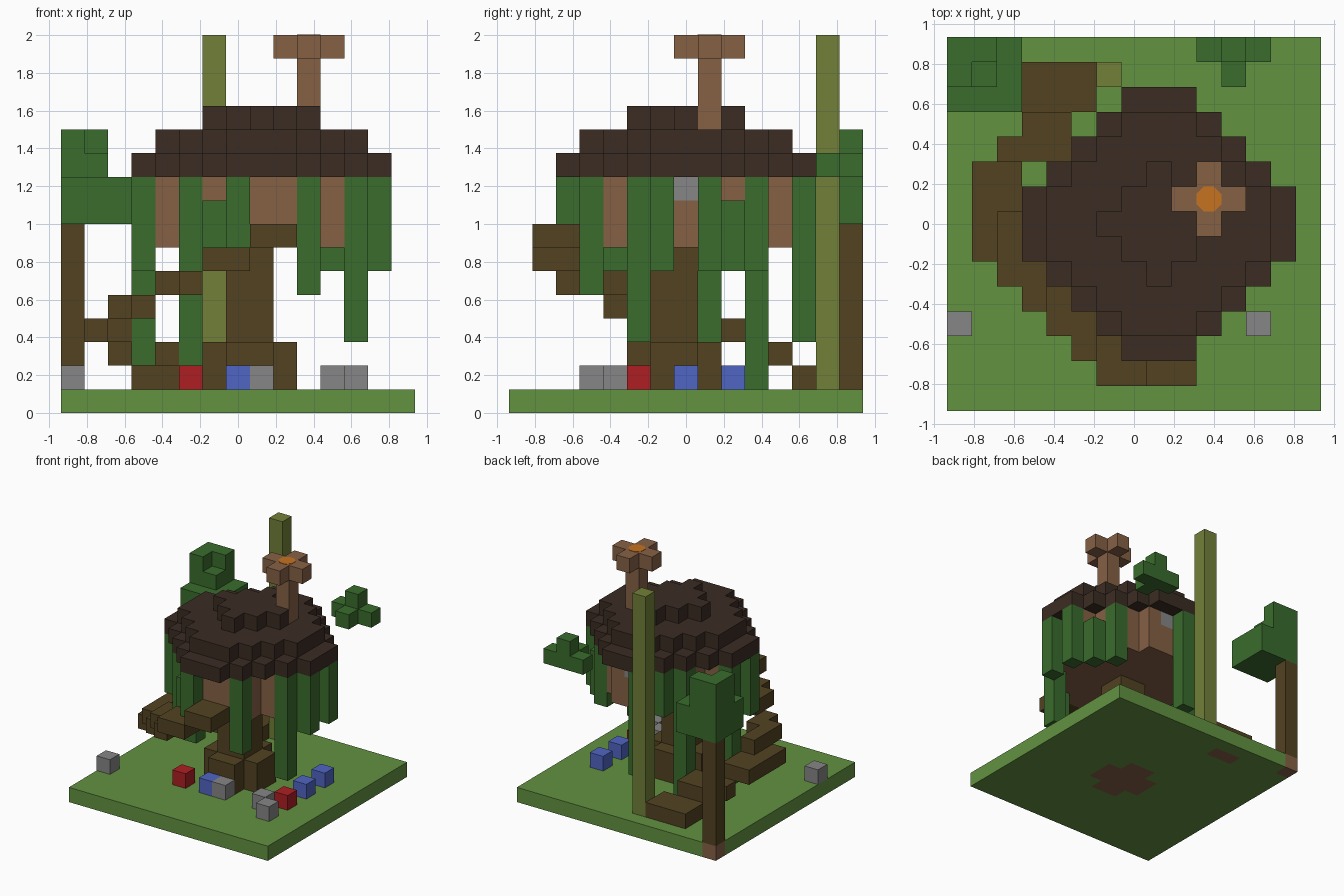
import bpy, bmesh
from mathutils import Vector

cube = bpy.data.objects.get("Cube")
if cube:
    bpy.data.objects.remove(cube, do_unlink=True)

UNIT = 0.125
ORIGIN = Vector((-7.5, -7.5, 0))


def material(name, rgb):
    def linear(c):
        c /= 255
        return c / 12.92 if c <= 0.04045 else ((c + 0.055) / 1.055) ** 2.4
    colour = (*[linear(c) for c in rgb], 1)
    mat = bpy.data.materials.new(name)
    mat.use_nodes = True
    mat.diffuse_color = colour
    shader = next(n for n in mat.node_tree.nodes if n.type == 'BSDF_PRINCIPLED')
    shader.inputs["Base Color"].default_value = colour
    return mat


grass = material("grass_green", (98, 146, 64))
leaf = material("leaf_green", (58, 108, 45))
thatch = material("dark_roof_brown", (59, 44, 35))
plank = material("plank_tan", (134, 97, 69))
bark = material("bark_brown", (82, 66, 33))
bamboo = material("bamboo_olive", (114, 128, 57))
petal_red = material("flower_red", (174, 30, 34))
petal_blue = material("flower_blue", (80, 101, 196))
stone = material("stone_grey", (134, 134, 134))
ember = material("ember_orange", (198, 114, 32))


def span(value):
    first, last = value if isinstance(value, tuple) else (value, value)
    return range(first, last + 1)


def block(i, j, k):
    """Set of grid cells; each argument is one index or a (first, last) pair."""
    return {(a, b, c) for a in span(i) for b in span(j) for c in span(k)}


def disc(reach, total, k):
    """Stepped round slab centred on the hut axis."""
    return {(8 + a, 7 + b, c) for a in span((-reach, reach)) for b in span((-reach, reach))
            for c in span(k) if abs(a) + abs(b) <= total}


def rounded_square(k):
    """Root flare around the trunk, without its corners."""
    corners = {c for i in (6, 9) for j in (5, 8) for c in block(i, j, k)}
    return block((6, 9), (5, 8), k) - corners


def build(name, mat, cells):
    """Join grid cells into one mesh, keeping only the outer faces."""
    bm = bmesh.new()
    corners = {}

    def corner(point):
        key = tuple(point)
        if key not in corners:
            corners[key] = bm.verts.new((Vector(key) + ORIGIN) * UNIT)
        return corners[key]

    for cell in sorted(cells):
        for axis in range(3):
            for side in (0, 1):
                beside = list(cell)
                beside[axis] += 2 * side - 1
                if tuple(beside) in cells:
                    continue
                ring = []
                for u, v in ((0, 0), (1, 0), (1, 1), (0, 1)):
                    p = list(cell)
                    p[axis] += side
                    p[(axis + 1) % 3] += u
                    p[(axis + 2) % 3] += v
                    ring.append(corner(p))
                bm.faces.new(ring if side else ring[::-1])
    mesh = bpy.data.meshes.new(name)
    bm.to_mesh(mesh)
    bm.free()
    mesh.materials.append(mat)
    obj = bpy.data.objects.new(name, mesh)
    bpy.context.collection.objects.link(obj)
    return obj


# Ground slab with wooden footings set into it
footings = rounded_square(0) | block((4, 5), 13, 0) | block(0, 14, 0)
build("ground", grass, block((0, 14), (0, 14), 0) - footings)
build("footings", plank, footings)

# Central trunk with root flare
build("trunk", bark, block((7, 8), (6, 7), (1, 6)) | rounded_square((1, 2)))

# Winding stair, one object per step
steps = [
    block((3, 5), (12, 13), 1),
    block((3, 4), (10, 11), 2) | block(2, 10, 2),
    block((1, 2), (8, 9), 3) | block(1, (6, 7), 3),
    block(2, (5, 7), 4) | block(3, (4, 5), 4),
    block(4, (3, 4), 5) | block(5, (2, 3), 5),
    block((6, 7), (1, 2), 6),
    block((8, 9), (1, 2), 7),
]
for number, cells in enumerate(steps, 1):
    build(f"stair_step_{number}", bark, cells)

# Hut: floor, ring wall and two small windows
windows = block(12, 7, 9) | block(8, 11, 9)
wall = disc(4, 5, (8, 9)) - disc(3, 4, (8, 9))
build("hut_floor", plank, disc(4, 5, 7))
build("hut_wall", plank, wall - windows)
build("windows", stone, windows)

# Tiered roof
for tier, (reach, total) in enumerate([(5, 6), (4, 5), (2, 2)]):
    build(f"roof_tier_{tier + 1}", thatch, disc(reach, total, 10 + tier))

# Vines hanging from the roof edge: column, lowest cell
vines = {
    (7, 2): 7, (5, 4): 6, (3, 6): 6, (3, 8): 2, (5, 10): 1, (6, 11): 7,
    (7, 12): 3, (11, 10): 6, (13, 8): 6, (13, 6): 6, (12, 5): 3, (10, 3): 5,
}
for number, ((i, j), low) in enumerate(vines.items(), 1):
    build(f"vine_{number}", leaf, block(i, j, (low, 9)))
build("low_vine_front", leaf, block(6, 3, (7, 8)))
build("low_vine_side", leaf, block(12, 9, (6, 8)))

# Chimney with a cross-shaped cap and glowing mouth
cap = block((9, 11), 8, 15) | block(10, (7, 9), 15)
build("chimney", plank, block(10, 8, (12, 14)) | cap)
bpy.ops.mesh.primitive_cylinder_add(vertices=8, radius=0.068, depth=0.006,
                                    location=(0.375, 0.125, 2.0),
                                    rotation=(0, 0, 0.3927))
glow = bpy.context.object
glow.name = "chimney_ember"
glow.data.materials.append(ember)

# Tall pole, corner tree and floating bush
build("bamboo_pole", bamboo, block(6, 13, (1, 15)))
build("tree_trunk", bark, block(0, 14, (1, 7)))
crown = block((0, 2), (12, 14), (8, 9)) | block((0, 1), (13, 14), (10, 11))
build("tree_crown", leaf, crown - block(1, 13, 11))
build("floating_bush", leaf, block((10, 12), 14, 10) | block(11, 13, 10) | block(11, 14, 11))

# Stones and flowers on the ground
scatter = [
    ("stone", stone, [(0, 3), (8, 4), (11, 4), (12, 3)]),
    ("red_flower", petal_red, [(5, 4), (12, 5)]),
    ("blue_flower", petal_blue, [(7, 4), (12, 7), (12, 9)]),
]
for name, mat, places in scatter:
    for number, (i, j) in enumerate(places, 1):
        build(f"{name}_{number}", mat, block(i, j, 1))
